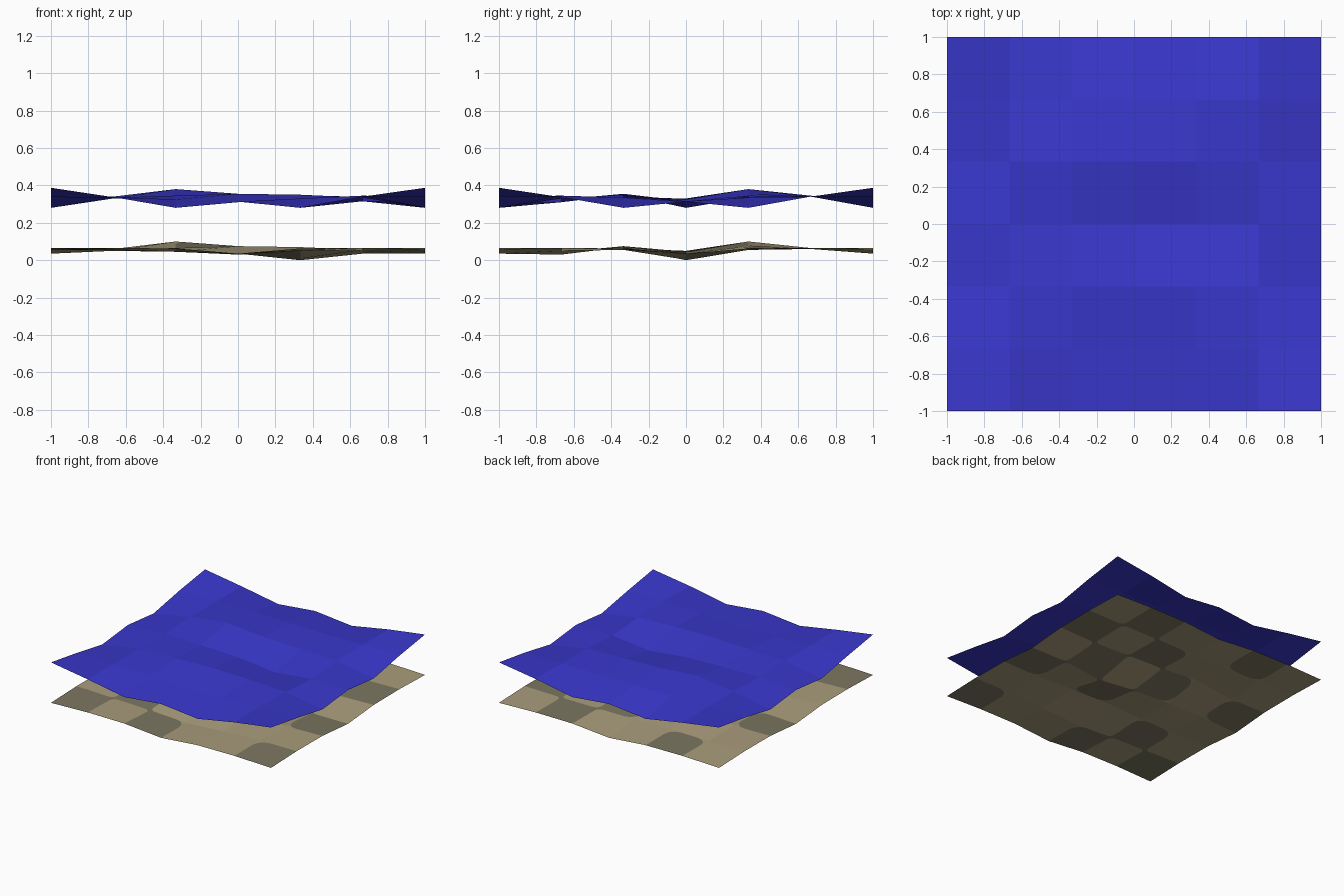
import bpy, bmesh, math

if "Cube" in bpy.data.objects:
    bpy.data.objects.remove(bpy.data.objects["Cube"])

N = 6            # cells per side
CELL = 2.0 / N
DROP = 0.28      # the sand bed repeats the water ripples this much lower

# Inner ripple heights, rows from front (-y) to back (+y)
INNER = [
    [.335, .325, .310, .330, .345],
    [.335, .345, .355, .350, .335],
    [.330, .325, .315, .280, .315],
    [.340, .380, .355, .345, .335],
    [.340, .345, .340, .340, .340],
]
WATER_EDGE = [.387, .337, .280, .313, .280, .340, .387]
SAND_EDGE = [.055, .065, .063, .035, .063, .065, .055]

# Dark silt cells (column from left, row from front)
DARK = {(5, 4), (4, 5), (4, 3), (3, 4), (3, 2), (2, 3), (5, 2),
        (5, 0), (1, 5), (1, 1), (0, 0), (0, 3), (2, 0)}


def material(name, rgb):
    m = bpy.data.materials.new(name)
    m.diffuse_color = (*rgb, 1)
    m.use_nodes = True
    m.node_tree.nodes["Principled BSDF"].inputs["Base Color"].default_value = m.diffuse_color
    return m


water_mat = material("water blue", (.042, .039, .61))
sand_mat = material("sand", (.402, .337, .202))
silt_mat = material("dark silt", (.202, .184, .119))


def heights(edge, drop):
    """7 x 7 heights with a repeating border."""
    h = [[0.0] * (N + 1) for _ in range(N + 1)]
    for j in range(N + 1):
        for i in range(N + 1):
            if j in (0, N):
                h[j][i] = edge[i]
            elif i in (0, N):
                h[j][i] = edge[j]
            else:
                h[j][i] = INNER[j - 1][i - 1] - drop
    return h


def point(h, u, v):
    """Point on the rippled sheet, u and v measured in cells."""
    i, j = min(int(u + 1e-6), N - 1), min(int(v + 1e-6), N - 1)
    s, t = u - i, v - j
    z = ((h[j][i] * (1 - s) + h[j][i + 1] * s) * (1 - t)
         + (h[j + 1][i] * (1 - s) + h[j + 1][i + 1] * s) * t)
    return (u * CELL - 1, v * CELL - 1, z)


def finish(bm, name, mats):
    bmesh.ops.remove_doubles(bm, verts=bm.verts, dist=1e-5)
    me = bpy.data.meshes.new(name)
    bm.to_mesh(me)
    bm.free()
    for m in mats:
        me.materials.append(m)
    ob = bpy.data.objects.new(name, me)
    bpy.context.collection.objects.link(ob)
    return ob


def is_dark(i, j):
    clamp = lambda k: max(0, min(N - 1, k))
    return (clamp(i), clamp(j)) in DARK


# Water surface: plain rippled quads
bm = bmesh.new()
h = heights(WATER_EDGE, 0)
for j in range(N):
    for i in range(N):
        bm.faces.new([bm.verts.new(point(h, i + a, j + b))
                      for a, b in ((0, 0), (1, 0), (1, 1), (0, 1))])
finish(bm, "water_surface", [water_mat])

# Sand bed: cells with rounded silt patches that join at diagonal corners
bm = bmesh.new()
h = heights(SAND_EDGE, DROP)


def add(uv, mat):
    f = bm.faces.new([bm.verts.new(point(h, u, v)) for u, v in uv])
    f.material_index = mat


for j in range(N):
    for i in range(N):
        own = is_dark(i, j)
        outline = []
        for a, b in ((0, 0), (1, 0), (1, 1), (0, 1)):
            dx, dy = (1 if a else -1), (1 if b else -1)
            c = (i + a, j + b)
            side1, side2 = is_dark(i + dx, j), is_dark(i, j + dy)
            diag = is_dark(i + dx, j + dy)
            cut = 0
            if own and not (side1 or side2 or diag):
                cut = .28          # rounded patch corner
            elif not own and side1 and side2:
                cut = .13          # neck between diagonal patches
            if not cut:
                outline.append(c)
                continue
            # arc from one side of the corner to the other
            arc = []
            for k in range(4):
                w = k / 3 * math.pi / 2
                arc.append((c[0] - dx * cut * (1 - math.sin(w)),
                            c[1] - dy * cut * (1 - math.cos(w))))
            if dx * dy < 0:
                arc.reverse()
            if dx * dy > 0:
                arc.reverse()
                arc = arc[::1]
            # keep the outline counter-clockwise
            first_on_x = (a, b) in ((1, 0), (0, 1))
            starts_x = abs(arc[0][1] - c[1]) < 1e-6
            if first_on_x != starts_x:
                arc.reverse()
            outline += arc
            add([c] + arc[::-1], 0 if own else 1)
        add(outline, 1 if own else 0)
bmesh.ops.recalc_face_normals(bm, faces=bm.faces)
for f in bm.faces:
    f.normal_update()
    if f.normal.z < 0:
        f.normal_flip()
finish(bm, "sand_bed", [sand_mat, silt_mat])
